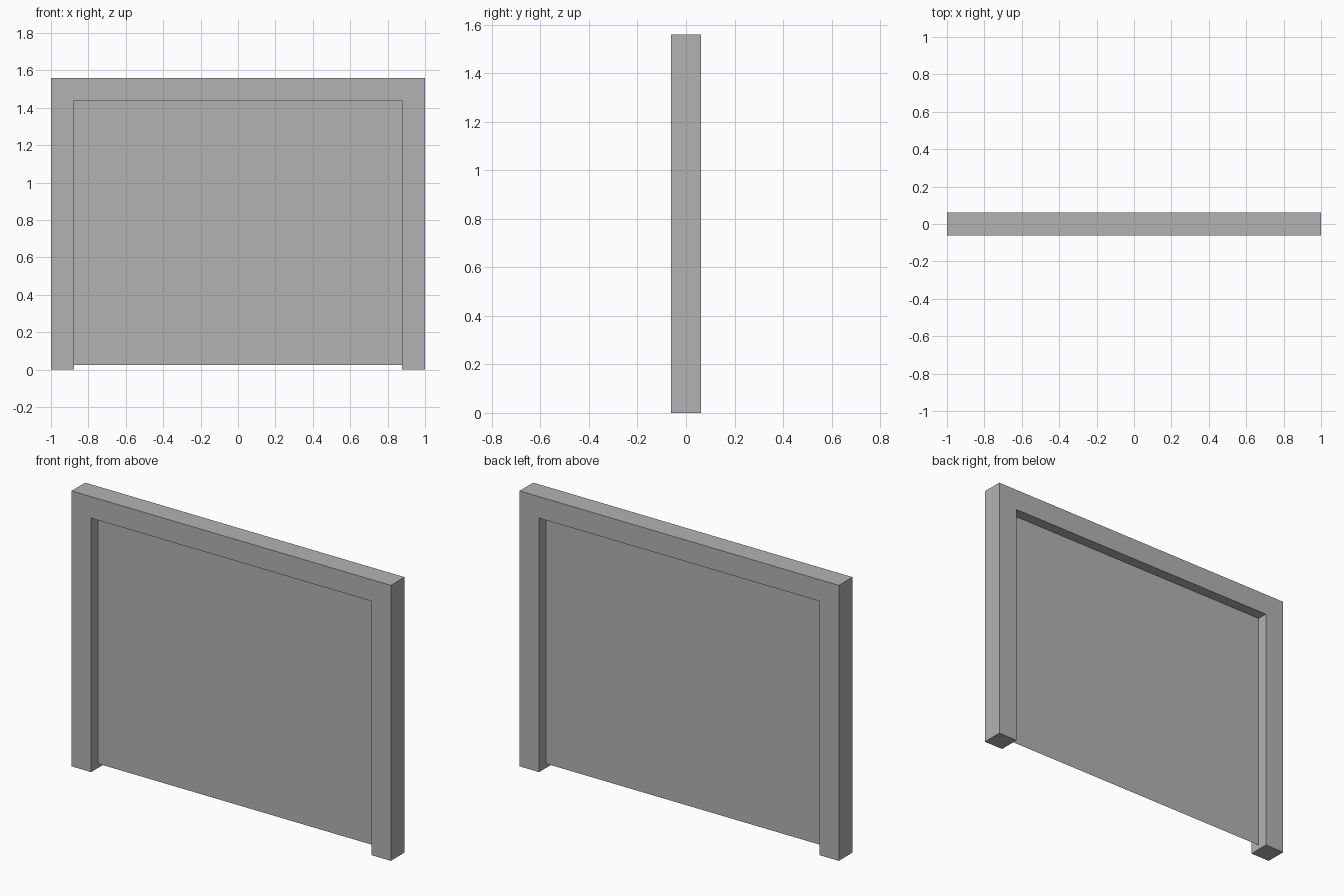
import bpy

cube = bpy.data.objects.get("Cube")
if cube:
    bpy.data.objects.remove(cube, do_unlink=True)

# One plain grey for the whole frame
grey = bpy.data.materials.new("plain_grey")
grey.use_nodes = True
colour = (0.45, 0.45, 0.45, 1)
grey.diffuse_color = colour
grey.node_tree.nodes["Principled BSDF"].inputs["Base Color"].default_value = colour

WIDTH, BEAM = 2.0, 0.122
HEIGHT = 1.56
POST_TOP = HEIGHT - BEAM


def finish(name, scale):
    obj = bpy.context.object
    obj.name = name
    obj.scale = scale
    bpy.ops.object.transform_apply(location=False, rotation=True, scale=True)
    obj.data.materials.append(grey)


def box(name, centre, size):
    bpy.ops.mesh.primitive_cube_add(size=1, location=centre)
    finish(name, size)


# Square posts on both sides
for side, sign in (("left", 1), ("right", -1)):
    box(side + "_post", (sign * (WIDTH - BEAM) / 2, 0, POST_TOP / 2),
        (BEAM, BEAM, POST_TOP))

# Beam across the top
box("top_beam", (0, 0, HEIGHT - BEAM / 2), (WIDTH, BEAM, BEAM))

# Thin sheet filling the frame, its edges tucked into the posts
bottom = 0.025
bpy.ops.mesh.primitive_plane_add(size=1, location=(0, 0, (POST_TOP + bottom) / 2),
                                 rotation=(1.5708, 0, 0))
finish("infill_panel", (1.84, POST_TOP - bottom, 1))
